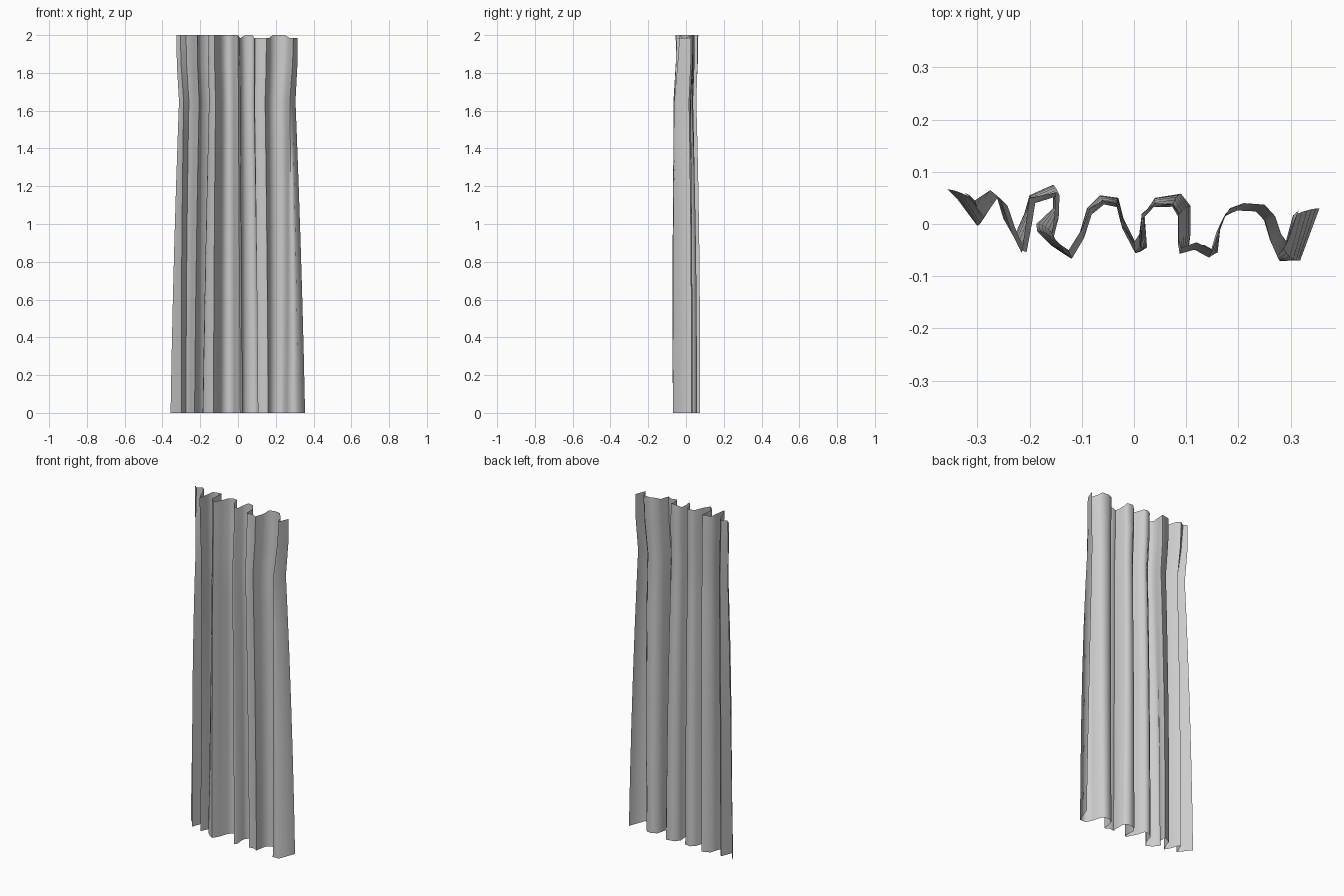
import bpy
import bmesh
from math import radians

cube = bpy.data.objects.get("Cube")
if cube:
    bpy.data.objects.remove(cube, do_unlink=True)


def make_material(name, grey):
    """Plain single-colour cloth material."""
    material = bpy.data.materials.new(name)
    material.use_nodes = True
    colour = (grey, grey, grey, 1)
    material.diffuse_color = colour
    for node in material.node_tree.nodes:
        if node.type == "BSDF_PRINCIPLED":
            node.inputs["Base Color"].default_value = colour
            node.inputs["Roughness"].default_value = 0.8
    return material


# Pleat outline along the rail, from the right edge to the left edge (x, y)
top_outline = [
    (-.325, .06), (-.315, .055), (-.305, .045), (-.29, .055), (-.275, .065),
    (-.255, .045), (-.235, -.015), (-.215, -.055), (-.207, 0), (-.2, .05),
    (-.15, .06),
    (-.152, .02), (-.157, -.02), (-.15, -.03), (-.14, -.04), (-.125, -.05),
    (-.1, -.01), (-.085, .03), (-.06, .045), (-.035, .04), (-.025, 0),
    (0, -.035), (.01, -.02), (.015, .02), (.04, .04), (.075, .035),
    (.085, .02), (.085, -.03), (.09, -.045), (.12, -.035), (.15, -.05),
    (.167, 0), (.183, .03), (.21, .04), (.25, .037), (.27, .015),
    (.282, -.02), (.293, -.035), (.3, -.01), (.315, .027),
]

# The same pleats where they spread out at the hem
hem_outline = [
    (-.357, .066), (-.34, .05), (-.3, -.003), (-.288, .03), (-.275, .063),
    (-.262, .05), (-.25, .01), (-.23, -.025), (-.21, .02), (-.2, .055),
    (-.155, .075),
    (-.155, .03), (-.187, 0), (-.185, -.015), (-.16, -.04), (-.13, -.06),
    (-.105, -.02), (-.09, .03), (-.065, .055), (-.03, .05), (-.02, .01),
    (.012, -.053), (.025, -.045), (.02, .02), (.04, .05), (.09, .058),
    (.108, .035), (.108, -.02), (.105, -.045), (.135, -.04), (.16, -.055),
    (.165, -.01), (.175, .02), (.2, .035), (.23, .035), (.245, .02),
    (.26, -.03), (.278, -.07), (.318, -.07), (.355, .03),
]

height = 2
pinch_height = 1.65
row_heights = [0, .3, .6, .9, 1.2, 1.45, pinch_height, 1.85, height]


def gather_at(z):
    """How strongly the cloth is gathered: most a little below the rail."""
    if z > pinch_height:
        closeness = (height - z) / (height - pinch_height)
    else:
        closeness = z / pinch_height
    return closeness ** 2


def loft_cloth(bm, lower, upper):
    """Blend the hem into the rail outline row by row and bridge the rows."""
    rows = []
    for z in row_heights:
        blend = z / height
        depth_blend = blend ** 3
        gather = gather_at(z)
        row = []
        for (hem_x, hem_y), (top_x, top_y) in zip(lower, upper):
            x = (hem_x + (top_x - hem_x) * blend) * (1 - 0.055 * gather)
            # Gathered cloth hangs slightly forward of the rail
            y = hem_y + (top_y - hem_y) * depth_blend - 0.012 * gather
            # The rail edge sags a little between the gathers on one half
            sag = 0.014 if z == height and x > 0 and y < 0.03 else 0
            row.append(bm.verts.new((x, y, z - sag)))
        rows.append(row)
    for below, above in zip(rows, rows[1:]):
        for i in range(len(below) - 1):
            bm.faces.new((below[i], below[i + 1], above[i + 1], above[i]))


# Curtain: one open sheet of pleated cloth
mesh = bpy.data.meshes.new("curtain")
bm = bmesh.new()
loft_cloth(bm, hem_outline, top_outline)
bm.to_mesh(mesh)
bm.free()
mesh.materials.append(make_material("grey cloth", 0.6))

curtain = bpy.data.objects.new("curtain", mesh)
bpy.context.collection.objects.link(curtain)
bpy.context.view_layer.objects.active = curtain
curtain.select_set(True)
bpy.ops.object.shade_smooth_by_angle(angle=radians(80))
